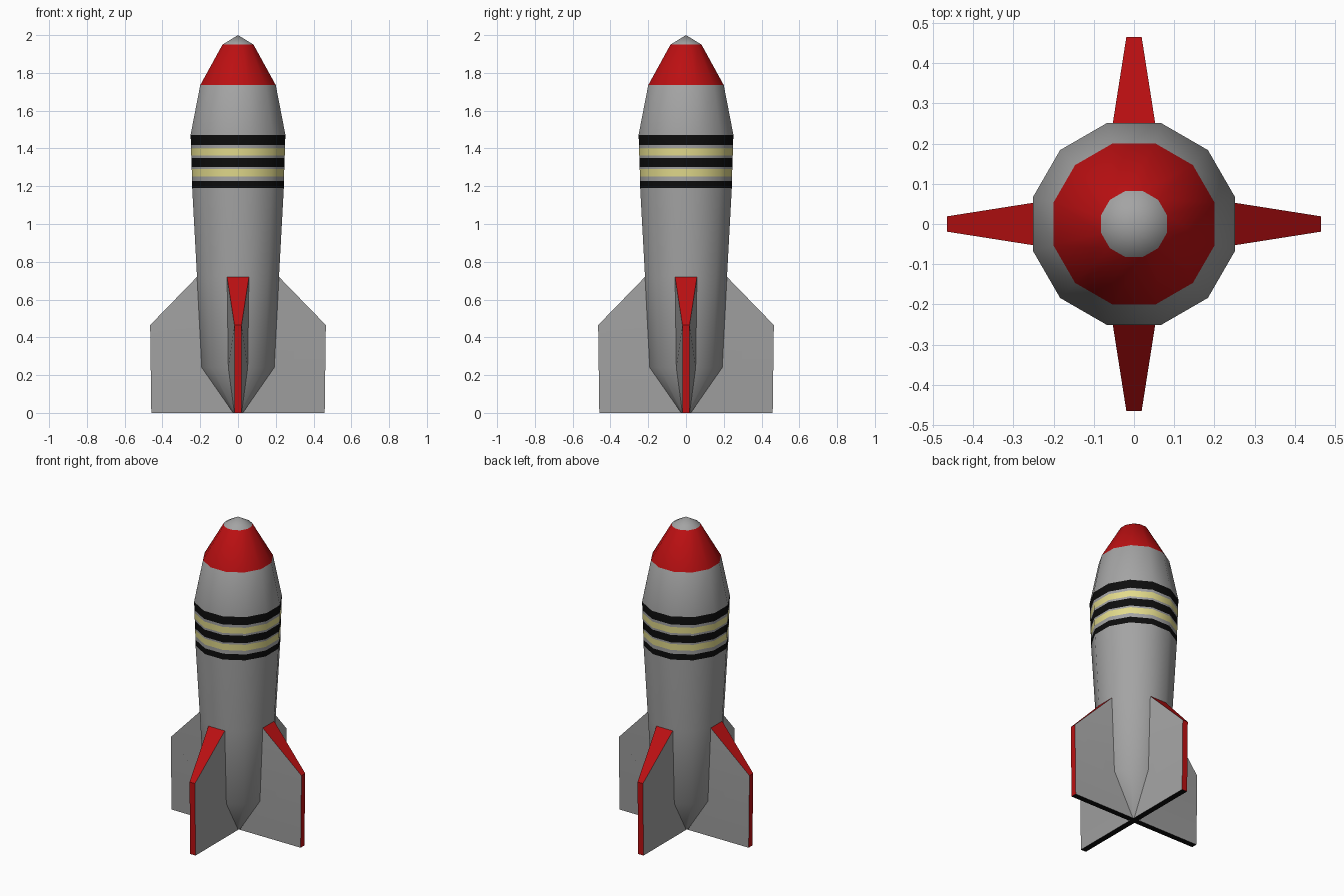
import bpy, bmesh, math
from mathutils import Matrix

if "Cube" in bpy.data.objects:
    bpy.data.objects.remove(bpy.data.objects["Cube"])


def material(name, rgb):
    m = bpy.data.materials.new(name)
    m.diffuse_color = (*rgb, 1)
    m.use_nodes = True
    m.node_tree.nodes["Principled BSDF"].inputs["Base Color"].default_value = m.diffuse_color
    return m


GREY = material("grey", (0.37, 0.37, 0.37))
RED = material("red", (0.50, 0.005, 0.006))
BLACK = material("black", (0.004, 0.004, 0.004))
YELLOW = material("pale_yellow", (0.76, 0.70, 0.26))
MATS = [GREY, RED, BLACK, YELLOW]
SIDES = 12


def finish(bm, name, angle):
    bmesh.ops.recalc_face_normals(bm, faces=bm.faces)
    mesh = bpy.data.meshes.new(name)
    bm.to_mesh(mesh)
    bm.free()
    obj = bpy.data.objects.new(name, mesh)
    bpy.context.collection.objects.link(obj)
    for m in MATS:
        mesh.materials.append(m)
    bpy.ops.object.select_all(action='DESELECT')
    obj.select_set(True)
    bpy.context.view_layer.objects.active = obj
    bpy.ops.object.shade_smooth_by_angle(angle=math.radians(angle))
    return obj


# Hull: 12-sided lathe; (half width across flats, height, colour of the band above)
profile = [
    (0.025, 0.0, 0), (0.192, 0.24, 0), (0.217, 0.72, 0),
    (0.2425, 1.19, 2), (0.243, 1.228, 0), (0.244, 1.252, 3), (0.245, 1.291, 0),
    (0.2455, 1.302, 2), (0.247, 1.35, 0), (0.2475, 1.363, 3), (0.2485, 1.402, 0),
    (0.249, 1.419, 2), (0.251, 1.472, 0),
    (0.20, 1.735, 1), (0.082, 1.95, 0),
]
bm = bmesh.new()
rings = []
for w, z, _ in profile:
    r = w / math.cos(math.pi / SIDES)
    rings.append([bm.verts.new((r * math.cos((i + 0.5) * math.tau / SIDES),
                                r * math.sin((i + 0.5) * math.tau / SIDES), z))
                  for i in range(SIDES)])
for k in range(len(rings) - 1):
    for i in range(SIDES):
        j = (i + 1) % SIDES
        f = bm.faces.new((rings[k][i], rings[k][j], rings[k + 1][j], rings[k + 1][i]))
        f.material_index = profile[k][2]
bm.faces.new(rings[0]).material_index = 2
# Nose tip
tip = bm.verts.new((0, 0, 2.0))
for i in range(SIDES):
    bm.faces.new((rings[-1][i], rings[-1][(i + 1) % SIDES], tip))
finish(bm, "rocket_hull", 35)

# Fins: tapered plates (distance out, half thickness, height), root follows a hull facet
outline = [(0.0, 0.019, 0.0), (0.025, 0.019, 0.0), (0.192, 0.0514, 0.24),
           (0.217, 0.058, 0.72), (0.465, 0.019, 0.465), (0.459, 0.019, 0.0)]
for n, name in enumerate(("right_fin", "back_fin", "left_fin", "front_fin")):
    bm = bmesh.new()
    a = [bm.verts.new((x, t, z)) for x, t, z in outline]
    b = [bm.verts.new((x, -t, z)) for x, t, z in outline]
    for s in (a, b):
        bm.faces.new((s[1], s[2], s[4], s[5]))
        bm.faces.new((s[2], s[3], s[4]))
    # red leading and outer edges, black underside
    for i, j, colour in ((3, 4, 1), (4, 5, 1), (0, 1, 2), (1, 5, 2)):
        bm.faces.new((a[i], a[j], b[j], b[i])).material_index = colour
    bm.transform(Matrix.Rotation(n * math.pi / 2, 4, 'Z'))
    finish(bm, name, 30)
